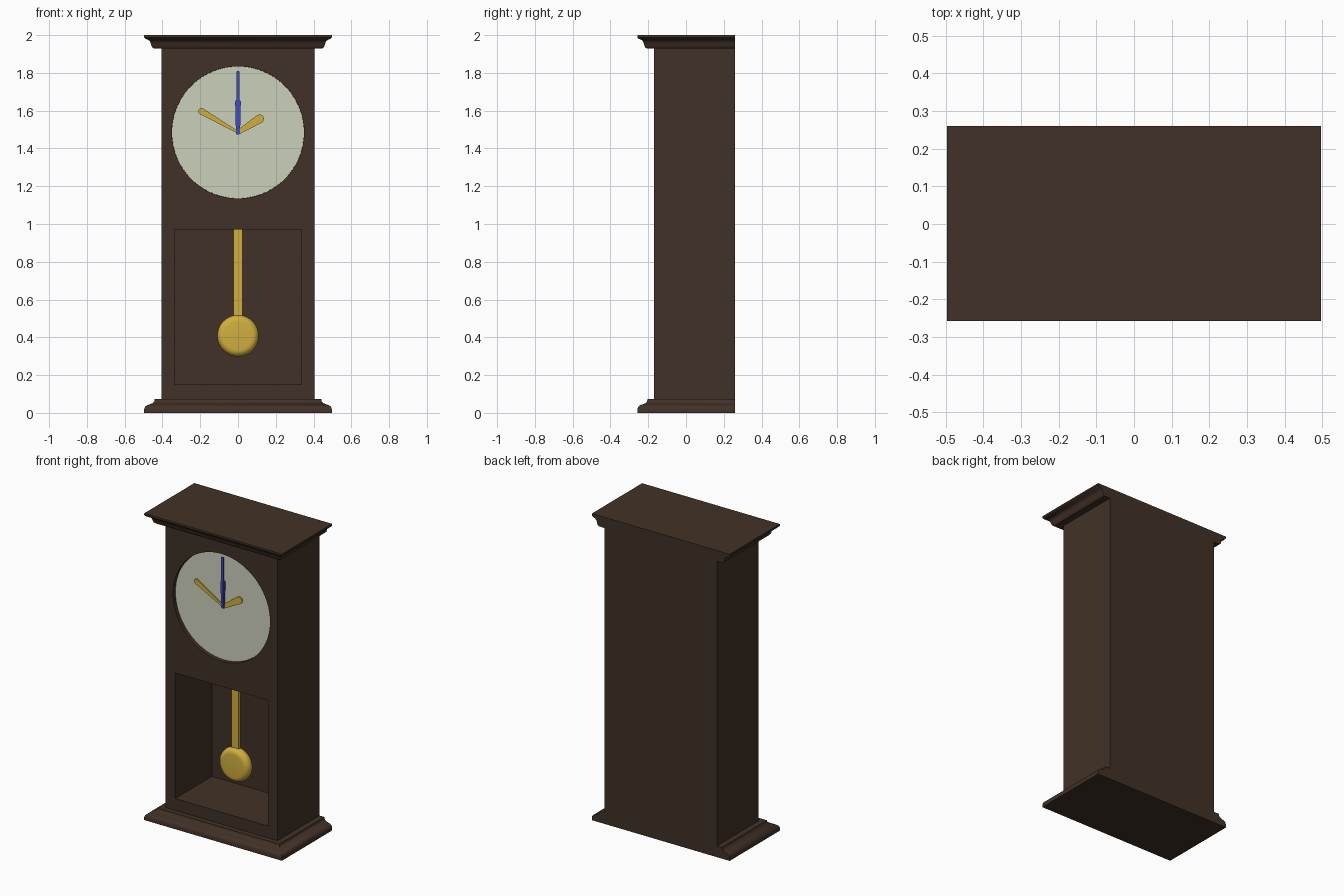
import bpy, bmesh, math
from mathutils import Matrix, Vector

if "Cube" in bpy.data.objects:
    bpy.data.objects.remove(bpy.data.objects["Cube"])


def material(name, rgb):
    m = bpy.data.materials.new(name)
    m.diffuse_color = (*rgb, 1)
    m.use_nodes = True
    m.node_tree.nodes["Principled BSDF"].inputs["Base Color"].default_value = m.diffuse_color
    return m


WOOD = material("dark wood", (0.053, 0.031, 0.020))
IVORY = material("ivory dial", (0.60, 0.63, 0.50))
GOLD = material("brass", (0.63, 0.43, 0.05))
BLUE = material("blue hands", (0.055, 0.075, 0.52))


def finish(name, bm, mat, smooth=None):
    bmesh.ops.recalc_face_normals(bm, faces=bm.faces)
    me = bpy.data.meshes.new(name)
    bm.to_mesh(me)
    bm.free()
    ob = bpy.data.objects.new(name, me)
    bpy.context.collection.objects.link(ob)
    me.materials.append(mat)
    bpy.ops.object.select_all(action='DESELECT')
    ob.select_set(True)
    bpy.context.view_layer.objects.active = ob
    if smooth:
        bpy.ops.object.shade_smooth_by_angle(angle=math.radians(smooth))
    return ob


def box(name, x, y, z, mat):
    bm = bmesh.new()
    bmesh.ops.create_cube(bm, size=1)
    for v in bm.verts:
        v.co = Vector(r[0] if c < 0 else r[1] for r, c in zip((x, y, z), v.co))
    return finish(name, bm, mat)


def disc(name, radius, y0, y1, z, mat, sides=96):
    bm = bmesh.new()
    bmesh.ops.create_cone(bm, cap_ends=True, segments=sides, radius1=radius,
                          radius2=radius, depth=abs(y1 - y0),
                          matrix=Matrix.Translation((0, (y0 + y1) / 2, z))
                          @ Matrix.Rotation(math.pi / 2, 4, 'X'))
    return finish(name, bm, mat, 30)


def carve(target, cutter):
    cutter.hide_render = True
    mod = target.modifiers.new("cut", 'BOOLEAN')
    mod.operation, mod.solver, mod.object = 'DIFFERENCE', 'EXACT', cutter
    bpy.context.view_layer.objects.active = target
    bpy.ops.object.modifier_apply(modifier=mod.name)
    bpy.data.objects.remove(cutter)


def moulding(name, profile):
    """Stack of rectangles (overhang, z) with the back kept flush."""
    bm = bmesh.new()
    rings = []
    for d, z in profile:
        x, f = 0.405 + d, -0.17 - d * 0.947
        rings.append([bm.verts.new(p) for p in
                      ((-x, f, z), (x, f, z), (x, BACK, z), (-x, BACK, z))])
    for a, b in zip(rings, rings[1:]):
        for i in range(4):
            j = (i + 1) % 4
            bm.faces.new((a[i], a[j], b[j], b[i]))
    bm.faces.new(rings[0])
    bm.faces.new(rings[-1])
    return finish(name, bm, WOOD, 35)


def hand(name, length, w_base, w_tip, angle, y, mat, thick=0.008):
    """Tapered hand with round ends; angle is clockwise from twelve."""
    bm = bmesh.new()
    pts = []
    for k in range(9):
        a = math.pi * k / 8
        pts.append((w_tip / 2 * math.cos(a), length - w_tip / 2 + w_tip / 2 * math.sin(a)))
    for k in range(9):
        a = math.pi + math.pi * k / 8
        pts.append((w_base / 2 * math.cos(a), w_base / 2 * math.sin(a)))
    face = bm.faces.new([bm.verts.new((x, 0, z)) for x, z in pts])
    ext = bmesh.ops.extrude_face_region(bm, geom=[face])
    for v in ext["geom"]:
        if isinstance(v, bmesh.types.BMVert):
            v.co.y -= thick
    bm.transform(Matrix.Translation((0, y, DIAL_Z))
                 @ Matrix.Rotation(math.radians(angle), 4, 'Y'))
    return finish(name, bm, mat, 30)


BACK, DIAL_Z = 0.26, 1.485

# Case with pendulum window and round dial recess
case = box("case", (-0.405, 0.405), (-0.17, BACK), (0.06, 1.94), WOOD)
carve(case, box("window_cutter", (-0.335, 0.335), (-0.3, 0.21), (0.15, 0.97), WOOD))
carve(case, disc("dial_cutter", 0.35, -0.3, -0.135, DIAL_Z, WOOD))

# Base and crown mouldings
moulding("base_moulding", [(0.092, 0), (0.092, 0.02), (0.088, 0.031), (0.078, 0.040),
                           (0.060, 0.046), (0.046, 0.052), (0.038, 0.061),
                           (0.036, 0.073), (0, 0.073)])
moulding("crown_moulding", [(0, 1.93), (0.042, 1.93), (0.050, 1.936), (0.055, 1.950),
                            (0.060, 1.966), (0.070, 1.975), (0.086, 1.981),
                            (0.092, 1.988), (0.092, 2.0)])

# Dial and hands
disc("dial", 0.3495, -0.145, -0.13, DIAL_Z, IVORY)
hand("brass_minute_hand", 0.24, 0.012, 0.034, -60, -0.146, GOLD)
hand("brass_hour_hand", 0.158, 0.024, 0.046, 58, -0.147, GOLD)
hand("blue_short_hand", 0.175, 0.022, 0.030, 0, -0.151, BLUE)
hand("blue_long_hand", 0.325, 0.012, 0.018, 0, -0.155, BLUE)

# Pendulum rod and rounded bob
PY, BOB_Z, BOB_R, HALF = -0.02, 0.408, 0.11, 0.035
box("pendulum_rod", (-0.025, 0.025), (PY - 0.01, PY + 0.01), (0.45, 0.975), GOLD)
bm = bmesh.new()
prof = [(0, -HALF)]
for k in range(13):
    a = -math.pi / 2 + math.pi * k / 12
    prof.append((BOB_R - HALF + HALF * math.cos(a), HALF * math.sin(a)))
prof.append((0, HALF))
vs = [bm.verts.new((r, PY + y, BOB_Z)) for r, y in prof]
es = [bm.edges.new(p) for p in zip(vs, vs[1:])]
bmesh.ops.spin(bm, geom=vs + es, cent=(0, PY, BOB_Z), axis=(0, 1, 0),
               angle=2 * math.pi, steps=64, use_duplicate=False)
bmesh.ops.remove_doubles(bm, verts=bm.verts, dist=1e-5)
finish("pendulum_bob", bm, GOLD, 40)
